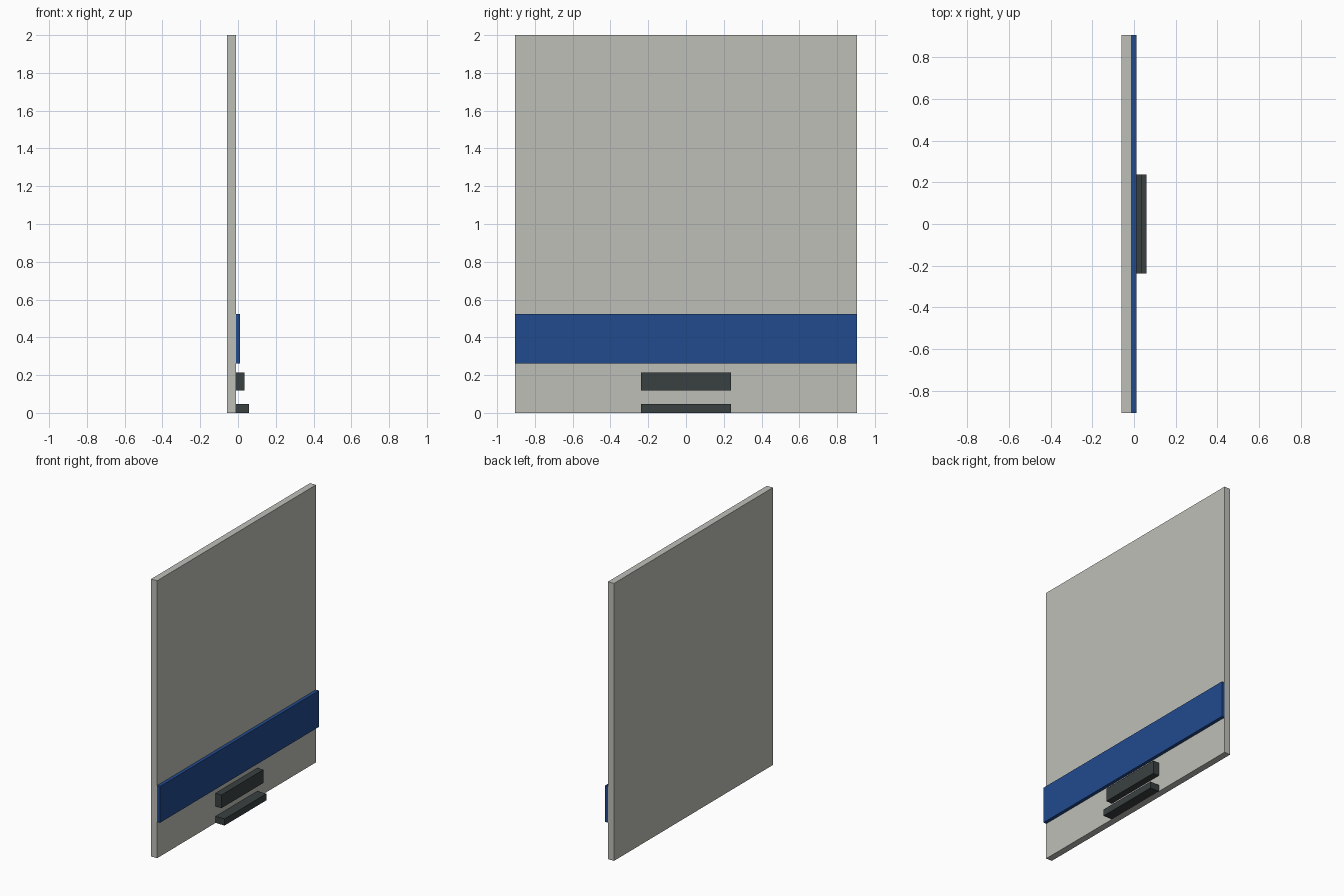
import bpy

if "Cube" in bpy.data.objects:
    bpy.data.objects.remove(bpy.data.objects["Cube"])

U = 2.0 / 42  # base module: the panel is 42 modules tall


def material(name, rgb):
    m = bpy.data.materials.new(name)
    m.diffuse_color = (*rgb, 1.0)
    m.use_nodes = True
    m.node_tree.nodes["Principled BSDF"].inputs["Base Color"].default_value = m.diffuse_color
    return m


grey = material("light grey", (0.52, 0.52, 0.485))
blue = material("deep blue", (0.016, 0.069, 0.27))
dark = material("dark grey", (0.042, 0.051, 0.053))


def box(name, x, width, z, mat):
    """Box from x[0] to x[1] and z[0] to z[1], centred on y, in modules."""
    bpy.ops.mesh.primitive_cube_add(
        size=1, location=((x[0] + x[1]) / 2 * U, 0, (z[0] + z[1]) / 2 * U))
    ob = bpy.context.object
    ob.name = name
    ob.scale = ((x[1] - x[0]) * U, width * U, (z[1] - z[0]) * U)
    bpy.ops.object.transform_apply(location=False, rotation=False, scale=True)
    ob.data.materials.append(mat)
    return ob


# Wall panel
box("wall_panel", (-1.25, -0.25), 38, (0, 42), grey)
# Coloured band across the panel
box("blue_band", (-0.25, 0.25), 38, (5.5, 11), blue)
# Two short rails below the band
box("upper_rail", (-0.25, 0.75), 10, (2.5, 4.5), dark)
box("lower_rail", (-0.25, 1.25), 10, (0, 1), dark)
